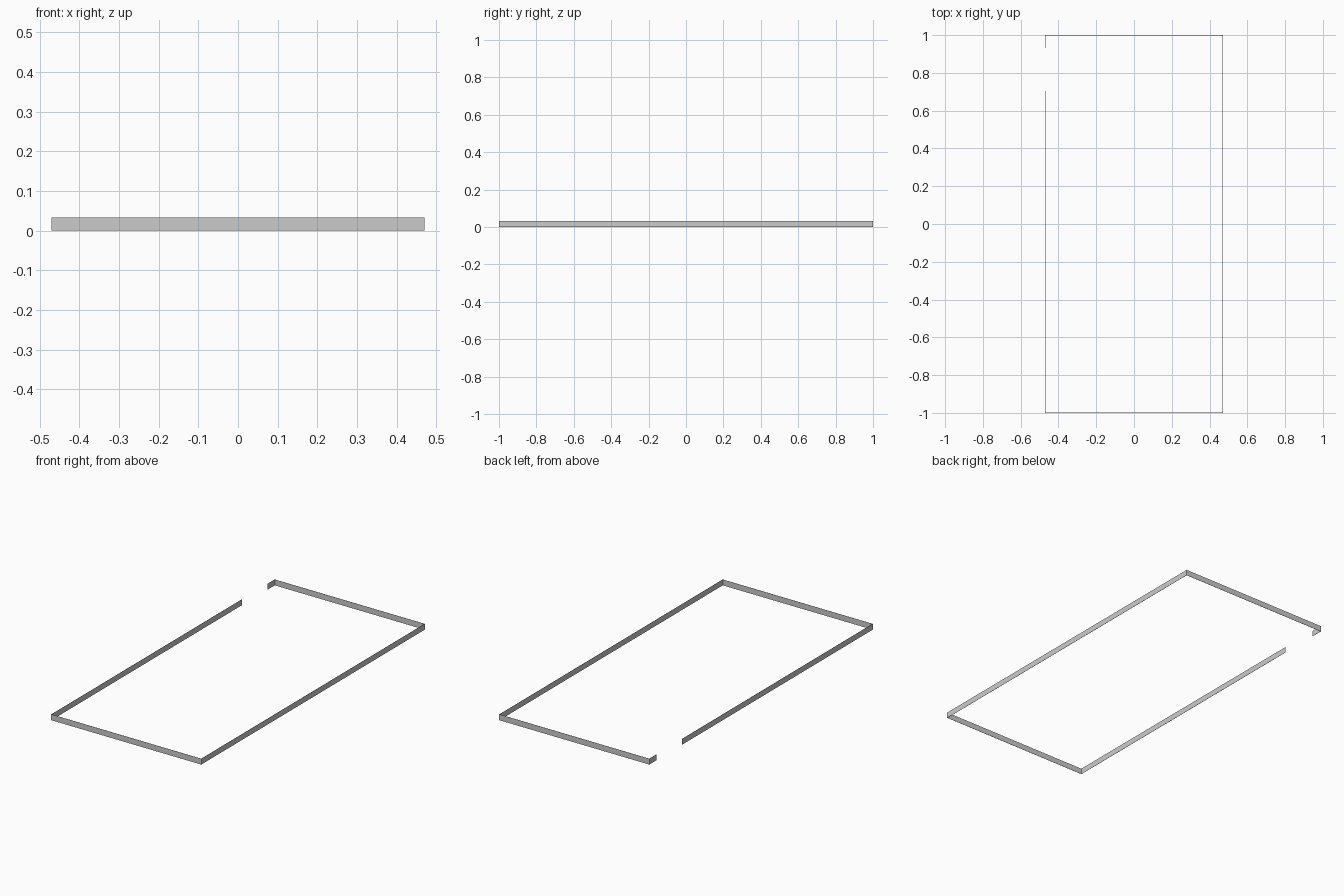
import bpy, bmesh

if "Cube" in bpy.data.objects:
    bpy.data.objects.remove(bpy.data.objects["Cube"])

HX, HY, HEIGHT, THICK = 0.47, 1.0, 0.033, 0.001
GAP_LO, GAP_HI = 0.705, 0.933      # doorway in the left wall
# strip cross-section: (distance in from the wall, height)
PROFILE = [(0, 0), (THICK, 0), (THICK, HEIGHT), (0, HEIGHT)]


def path(d):
    """Room outline offset inwards by d, from one door jamb round to the other."""
    x, y = HX - d, HY - d
    return [(-x, GAP_LO), (-x, -y), (x, -y), (x, y), (-x, y), (-x, GAP_HI)]


# Sweep the thin skirting strip around the room with mitred corners
bm = bmesh.new()
rows = [[bm.verts.new((x, y, z)) for x, y in path(d)] for d, z in PROFILE]
for a, b in zip(rows, rows[1:] + rows[:1]):
    for i in range(len(a) - 1):
        bm.faces.new((a[i], a[i + 1], b[i + 1], b[i]))

# End caps at the doorway
for end in (0, -1):
    bm.faces.new([row[end] for row in rows])
bmesh.ops.recalc_face_normals(bm, faces=bm.faces)

mesh = bpy.data.meshes.new("skirting_board")
bm.to_mesh(mesh)
bm.free()
obj = bpy.data.objects.new("skirting_board", mesh)
bpy.context.collection.objects.link(obj)
